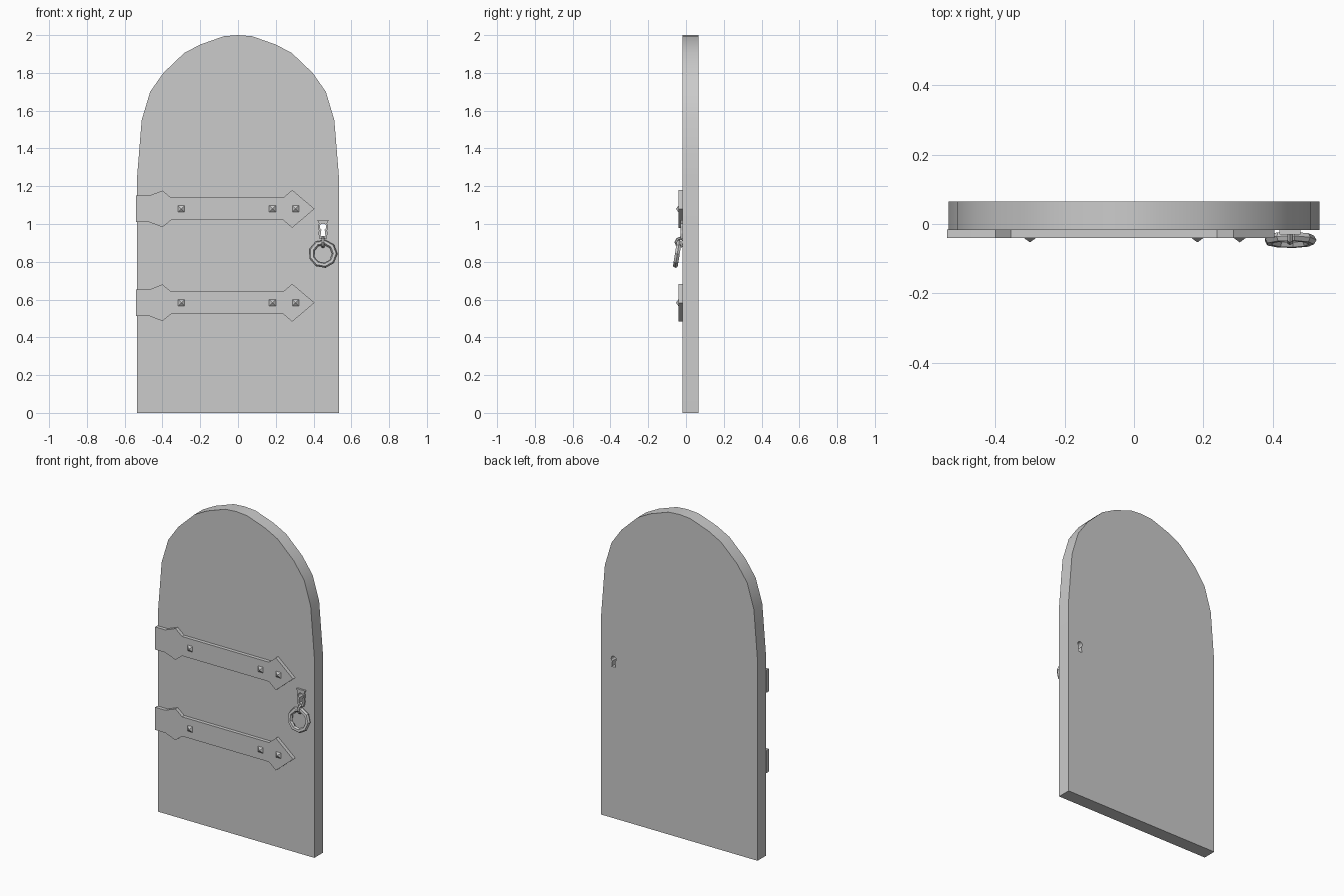
import bpy, bmesh
from math import radians, sin, cos, pi

if "Cube" in bpy.data.objects:
    bpy.data.objects.remove(bpy.data.objects["Cube"])


def slab(name, outlines, y0, y1):
    """Extrude x/z outlines (first is the outer edge, others are holes) from y0 to y1."""
    cu = bpy.data.curves.new(name, 'CURVE')
    cu.dimensions = '2D'
    cu.fill_mode = 'BOTH'
    cu.extrude = (y1 - y0) / 2
    for pts in outlines:
        sp = cu.splines.new('POLY')
        sp.points.add(len(pts) - 1)
        for p, (x, z) in zip(sp.points, pts):
            p.co = (x, z, 0, 1)
        sp.use_cyclic_u = True
        sp.use_smooth = False
    ob = bpy.data.objects.new(name, cu)
    bpy.context.collection.objects.link(ob)
    ob.rotation_euler.x = pi / 2
    ob.location.y = (y0 + y1) / 2
    bpy.ops.object.select_all(action='DESELECT')
    ob.select_set(True)
    bpy.context.view_layer.objects.active = ob
    bpy.ops.object.convert(target='MESH')
    ob = bpy.context.object
    bm = bmesh.new()
    bm.from_mesh(ob.data)
    bmesh.ops.remove_doubles(bm, verts=bm.verts, dist=1e-5)
    bmesh.ops.recalc_face_normals(bm, faces=bm.faces)
    bm.to_mesh(ob.data)
    bm.free()
    return ob


def ring(name, loc, rot, major, minor, seg, sides):
    bpy.ops.mesh.primitive_torus_add(location=loc, rotation=rot, major_radius=major,
                                     minor_radius=minor, major_segments=seg, minor_segments=sides)
    bpy.context.object.name = name


# Keyhole outline: round head with a flared slot
KX, KZ = 0.45, 0.985
keyhole = [(KX + 0.017 * cos(radians(a)), KZ + 0.017 * sin(radians(a)))
           for a in range(-60, 241, 30)]
keyhole += [(KX - 0.013, 0.936), (KX + 0.013, 0.936)]

# Arched door leaf with the keyhole cut through
half = [(0.535, 0), (0.535, 1.24), (0.51, 1.55), (0.465, 1.70), (0.395, 1.80),
        (0.285, 1.905), (0.2, 1.95), (0.075, 1.994)]
outline = half + [(0, 2.0)] + [(-x, z) for x, z in reversed(half)]
slab("door_leaf", [outline, keyhole], -0.018, 0.065)
bpy.ops.object.shade_smooth_by_angle(angle=radians(30))

# Keyhole plate
side = [(0.018, 0.92), (0.024, 0.95), (0.022, 0.965), (0.025, 0.99), (0.022, 1.003), (0.03, 1.022)]
plate = [(KX + x, z) for x, z in side] + [(KX - x, z) for x, z in reversed(side)]
slab("keyhole_plate", [plate, keyhole], -0.03, -0.017)

# Strap hinges with pyramid studs
edge = [(-0.54, 0.07), (-0.47, 0.07), (-0.4, 0.097), (-0.355, 0.06), (0.24, 0.06), (0.287, 0.1)]
for label, z in (("lower", 0.583), ("upper", 1.08)):
    pts = [(x, z - h) for x, h in edge] + [(0.405, z)] + [(x, z + h) for x, h in reversed(edge)]
    slab(f"{label}_strap_hinge", [pts], -0.04, -0.016)
    for i, x in enumerate((-0.30, 0.183, 0.305)):
        bpy.ops.mesh.primitive_cone_add(vertices=4, radius1=0.027, depth=0.014,
                                        location=(x, -0.046, z),
                                        rotation=(pi / 2, pi / 4, 0))
        bpy.context.object.name = f"{label}_stud_{i + 1}"

# Pull ring hanging from a small staple
ring("pull_ring", (KX, -0.046, 0.842), (radians(81), 0, 0), 0.062, 0.0145, 9, 6)
ring("ring_staple", (KX, -0.031, 0.903), (0, pi / 2, 0), 0.022, 0.008, 8, 6)
